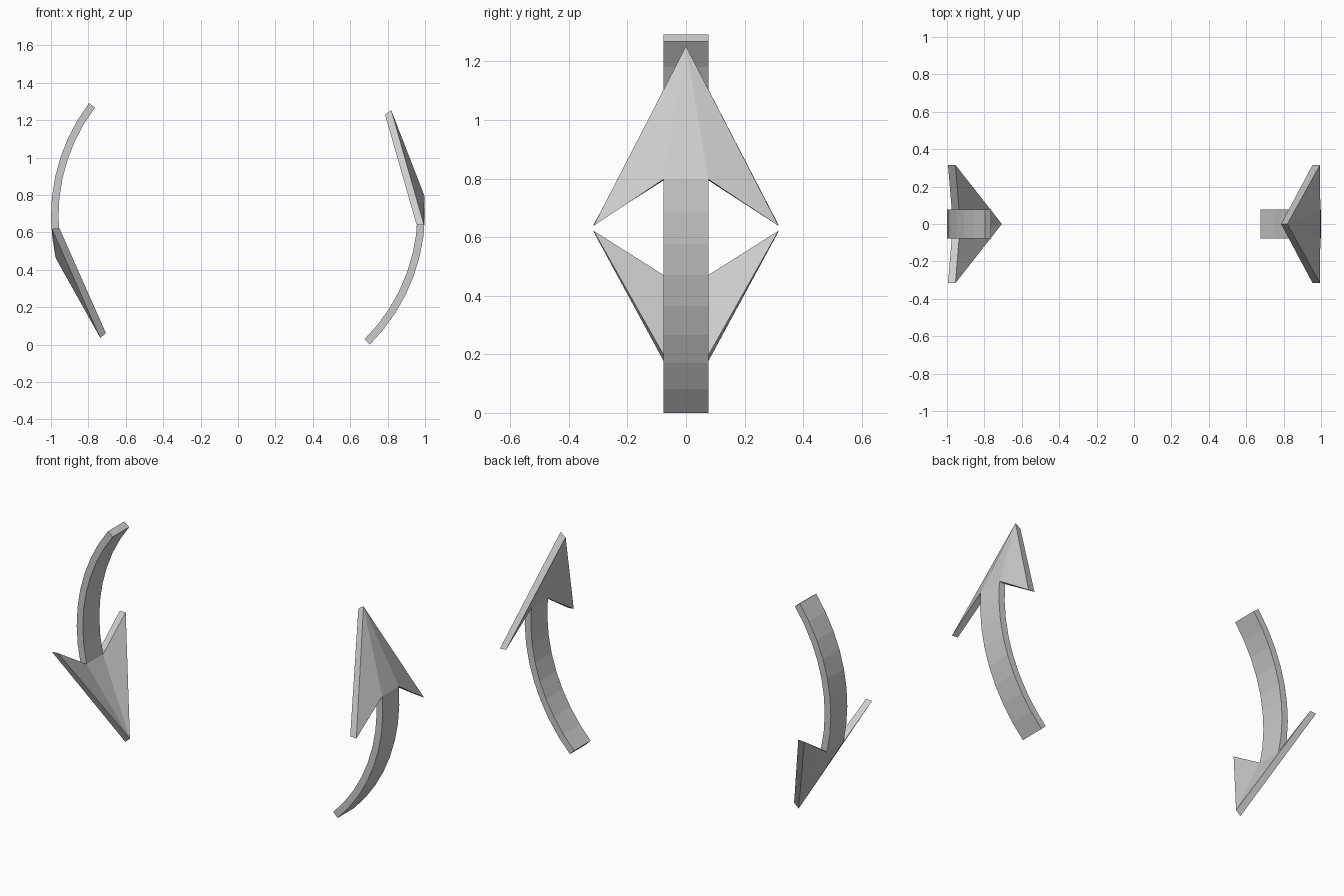
import bpy, bmesh
from math import cos, sin, radians

cube = bpy.data.objects.get("Cube")
if cube:
    bpy.data.objects.remove(cube, do_unlink=True)

THICK = 0.04      # radial thickness of the arrows
HALF = 0.077      # half width of the shaft
SWEEP = 50.2      # degrees covered by the shaft
STEPS = 8

grey = bpy.data.materials.new("plain grey")
grey.use_nodes = True
colour = (0.6, 0.6, 0.6, 1)
grey.diffuse_color = colour
grey.node_tree.nodes["Principled BSDF"].inputs["Base Color"].default_value = colour


def curved_plate(name, points, faces, open_edge):
    """Plate between two radii; points are (degrees, radius, y)."""
    bm = bmesh.new()

    def layer(inset):
        return [bm.verts.new(((r - inset) * cos(radians(a)), y,
                              (r - inset) * sin(radians(a)))) for a, r, y in points]
    outer, inner = layer(0), layer(THICK)
    edges = set()
    for f in faces:
        bm.faces.new([outer[i] for i in f])
        bm.faces.new([inner[i] for i in reversed(f)])
        edges.update(zip(f, f[1:] + f[:1]))
    # Close the rim, except where shaft and head meet
    for a, b in edges:
        if (b, a) not in edges and {a, b} != open_edge:
            bm.faces.new((outer[b], outer[a], inner[a], inner[b]))
    bmesh.ops.recalc_face_normals(bm, faces=bm.faces)
    mesh = bpy.data.meshes.new(name)
    bm.to_mesh(mesh)
    bm.free()
    mesh.materials.append(grey)
    return mesh


# Curved shaft
shaft_points = [(SWEEP * i / STEPS, 1, y) for i in range(STEPS + 1) for y in (-HALF, HALF)]
shaft_faces = [(2 * i, 2 * i + 1, 2 * i + 3, 2 * i + 2) for i in range(STEPS)]
shaft = curved_plate("arrow_shaft", shaft_points, shaft_faces,
                     {2 * STEPS, 2 * STEPS + 1})

# Barbed head: tip, wing, notch, notch, wing
head_points = [(SWEEP + 28.5, 0.983, 0), (SWEEP - 9.1, 0.997, -0.316),
               (SWEEP, 1, -HALF), (SWEEP, 1, HALF), (SWEEP - 9.1, 0.997, 0.316)]
head = curved_plate("arrow_head", head_points, [(0, 1, 2), (0, 2, 3), (0, 3, 4)], {2, 3})

# The same arrow stands on both sides, chasing around the circle
for side, start, height in (("left", -45.2, 0.71), ("right", 142.8, 0.687)):
    for part, mesh in (("shaft", shaft), ("head", head)):
        ob = bpy.data.objects.new(f"{side}_arrow_{part}", mesh)
        ob.location.z = height
        ob.rotation_euler.y = -radians(start)
        bpy.context.collection.objects.link(ob)
